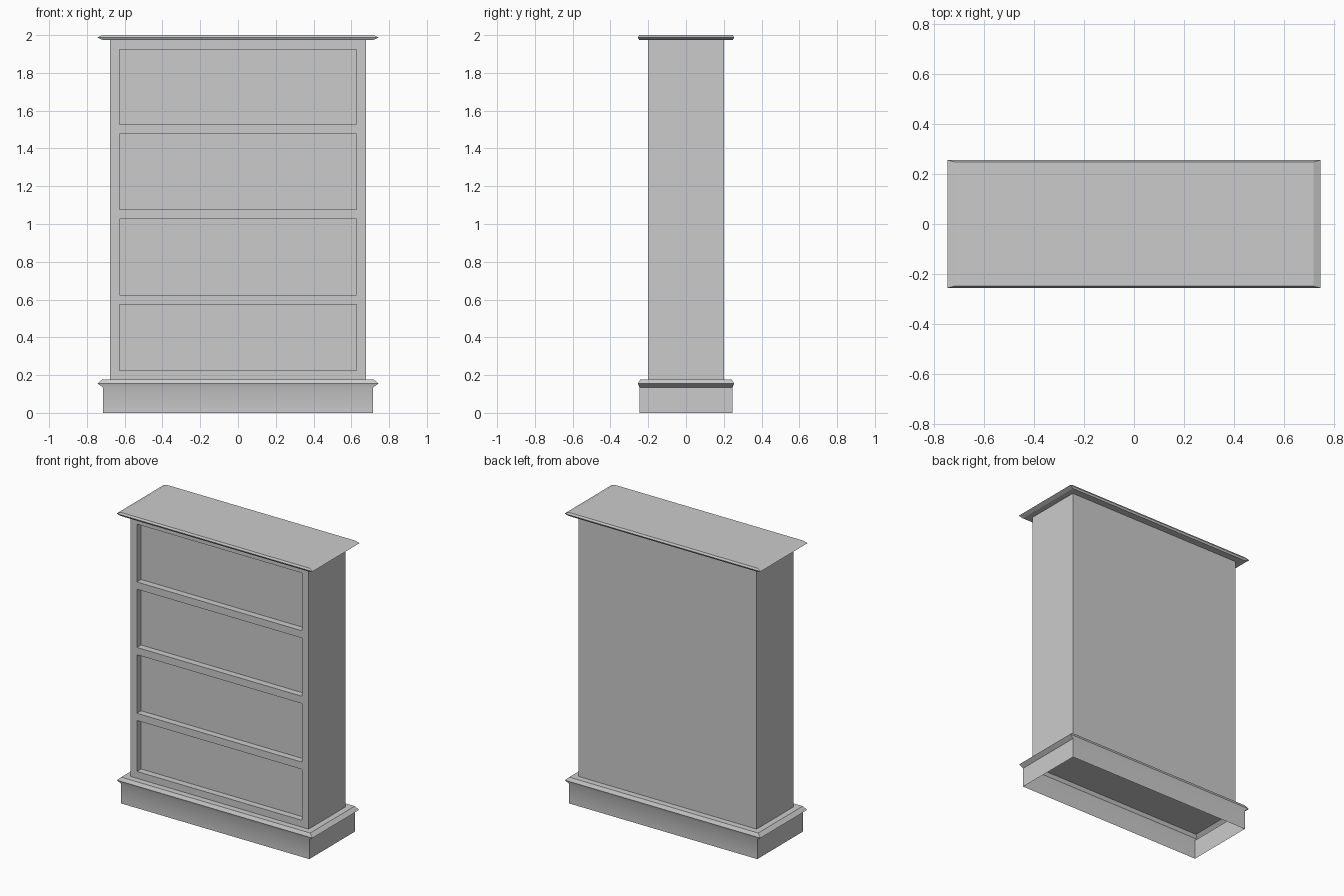
import bpy, bmesh
from math import radians

if "Cube" in bpy.data.objects:
    bpy.data.objects.remove(bpy.data.objects["Cube"])


def finish(bm, name):
    bmesh.ops.recalc_face_normals(bm, faces=bm.faces)
    mesh = bpy.data.meshes.new(name)
    bm.to_mesh(mesh)
    bm.free()
    obj = bpy.data.objects.new(name, mesh)
    bpy.context.collection.objects.link(obj)
    return obj


def moulding(name, profile, caps):
    """Stack of rectangular rings (half width, half depth, z), optionally capped."""
    bm = bmesh.new()
    rings = [[bm.verts.new((sx * w, sy * d, z))
              for sx, sy in ((-1, -1), (1, -1), (1, 1), (-1, 1))]
             for w, d, z in profile]
    for a, b in zip(rings, rings[1:]):
        for i in range(4):
            j = (i + 1) % 4
            bm.faces.new((a[i], a[j], b[j], b[i]))
    if caps:
        bm.faces.new(rings[0])
        bm.faces.new(rings[-1])
    return finish(bm, name)


W, D = 0.677, 0.2
OPEN_W, RECESS = 0.628, 0.045
BASE_Z, TOP_Z = 0.178, 1.975

# Carcass: front grid of stiles and rails with four recessed shelf bays
xs = [-W, -OPEN_W, OPEN_W, W]
zs = [BASE_Z, 0.225, 0.575, 0.625, 1.027, 1.077, 1.477, 1.527, 1.924, TOP_Z]
bm = bmesh.new()
grid = [[bm.verts.new((x, -D, z)) for x in xs] for z in zs]
bays = []
for r in range(len(zs) - 1):
    for c in range(3):
        f = bm.faces.new((grid[r][c], grid[r][c + 1],
                          grid[r + 1][c + 1], grid[r + 1][c]))
        if c == 1 and r % 2 == 1:
            bays.append(f)
rim = [e for e in bm.edges if e.is_boundary]

# Sides, floor and back panel
ext = bmesh.ops.extrude_edge_only(bm, edges=rim)["geom"]
back_verts = [g for g in ext if isinstance(g, bmesh.types.BMVert)]
back_edges = [g for g in ext if isinstance(g, bmesh.types.BMEdge)
              and all(v in back_verts for v in g.verts)]
bmesh.ops.translate(bm, verts=back_verts, vec=(0, 2 * D, 0))
bmesh.ops.edgeloop_fill(bm, edges=back_edges)

# Shelf bays pushed in
for f in bays:
    new = bmesh.ops.extrude_face_region(bm, geom=[f])["geom"]
    bmesh.ops.translate(bm, vec=(0, RECESS, 0),
                        verts=[g for g in new if isinstance(g, bmesh.types.BMVert)])
bmesh.ops.delete(bm, geom=[f for f in bays if f.is_valid], context='FACES_ONLY')
bmesh.ops.dissolve_limit(bm, angle_limit=radians(1), verts=bm.verts, edges=bm.edges)
finish(bm, "bookcase_carcass")

# Plinth: thin open-bottomed skirt with a flared lip, closing in on the carcass
plinth = moulding("plinth", [(0.715, 0.247, 0), (0.715, 0.247, 0.135),
                             (0.744, 0.254, 0.155), (0.718, 0.242, BASE_Z),
                             (W, D, BASE_Z)], caps=False)

# Cornice: top board with a pointed edge
cornice = moulding("cornice", [(0.717, 0.248, TOP_Z), (0.745, 0.255, 1.987),
                               (0.717, 0.248, 2.0)], caps=True)

# Soft shading along the plinth lip, crisp corners elsewhere
bpy.ops.object.select_all(action='DESELECT')
plinth.select_set(True)
bpy.context.view_layer.objects.active = plinth
bpy.ops.object.shade_smooth_by_angle(angle=radians(30))
